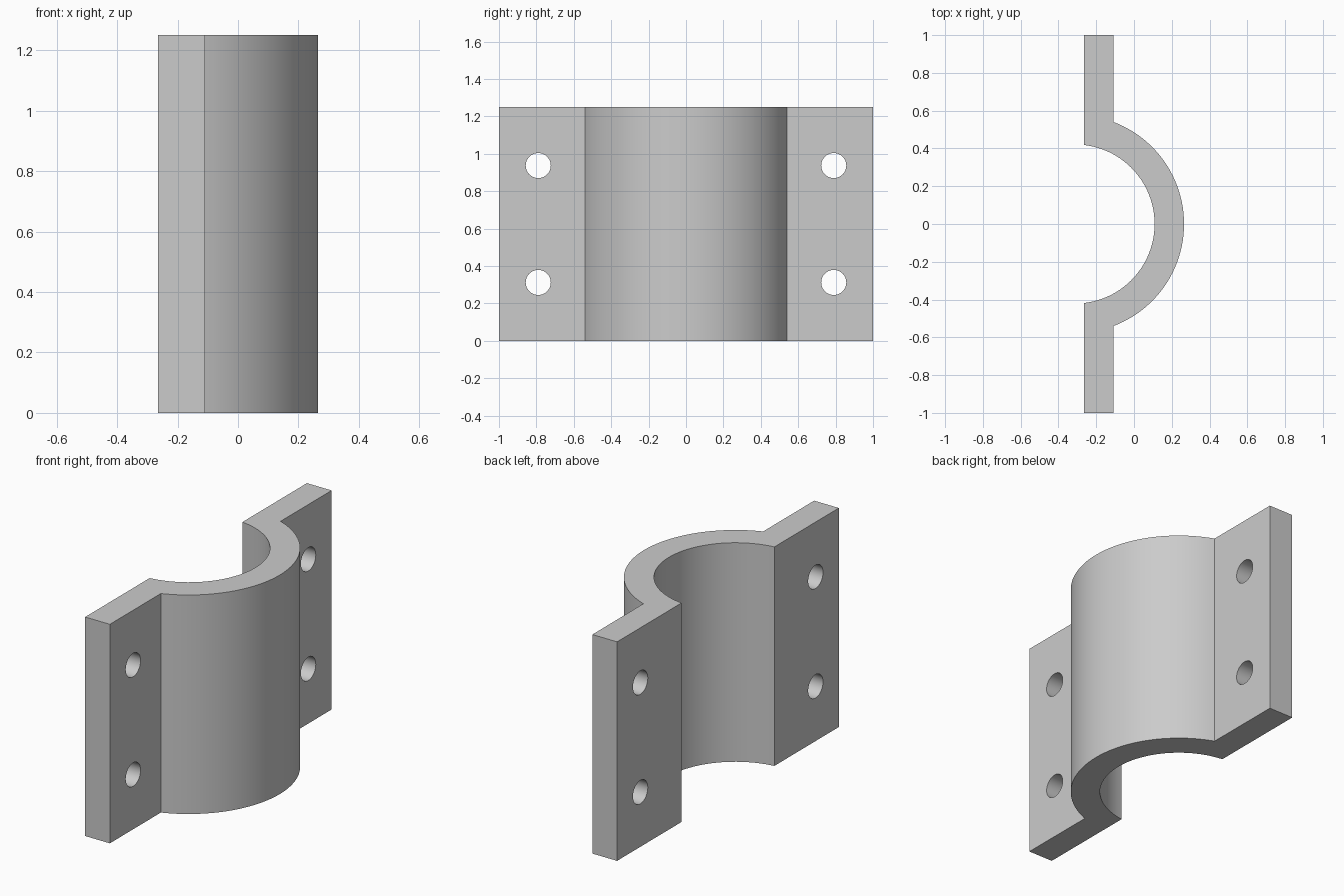
import bpy
import bmesh
from math import asin, acos, cos, sin, pi, radians
from mathutils import Matrix, Vector

cube = bpy.data.objects.get("Cube")
if cube:
    bpy.data.objects.remove(cube, do_unlink=True)

HEIGHT = 1.25
BACK, FACE = -0.265, -0.109      # flange back and face planes
CENTRE = -0.312                  # axis of the saddle
OUTER, INNER = 0.577, 0.421
STEPS = 48
HOLE_RADIUS, HOLE_Y = 0.067, 0.79

grey = bpy.data.materials.new("grey_metal")
grey.use_nodes = True
colour = (0.6, 0.6, 0.6, 1)
grey.diffuse_color = colour
grey.node_tree.nodes["Principled BSDF"].inputs["Base Color"].default_value = colour


def make_object(name, bm):
    bmesh.ops.recalc_face_normals(bm, faces=bm.faces[:])
    mesh = bpy.data.meshes.new(name)
    bm.to_mesh(mesh)
    bm.free()
    mesh.materials.append(grey)
    obj = bpy.data.objects.new(name, mesh)
    bpy.context.collection.objects.link(obj)
    return obj


def arc(radius, end_x):
    """Arc about the saddle axis, from -y to +y, ending on the plane end_x."""
    half = acos((end_x - CENTRE) / radius)
    angles = [half * (2 * i / STEPS - 1) for i in range(STEPS + 1)]
    return [(CENTRE + radius * cos(a), radius * sin(a)) for a in angles]


# Clamp profile: outer arc, left flange, inner arc, right flange
profile = (arc(OUTER, FACE) + [(FACE, 1), (BACK, 1)]
           + arc(INNER, BACK)[::-1] + [(BACK, -1), (FACE, -1)])
bm = bmesh.new()
base = bm.faces.new([bm.verts.new((x, y, 0)) for x, y in profile])
top = bmesh.ops.extrude_face_region(bm, geom=[base])["geom"]
bmesh.ops.translate(bm, vec=Vector((0, 0, HEIGHT)),
                    verts=[v for v in top if isinstance(v, bmesh.types.BMVert)])
clamp = make_object("half_pipe_clamp", bm)

# Bolt holes: two through each flange
bm = bmesh.new()
for y in (-HOLE_Y, HOLE_Y):
    for z in (HEIGHT / 4, HEIGHT * 3 / 4):
        place = (Matrix.Translation(((BACK + FACE) / 2, y, z))
                 @ Matrix.Rotation(pi / 2, 4, 'Y'))
        bmesh.ops.create_cone(bm, cap_ends=True, segments=40, depth=0.4,
                              radius1=HOLE_RADIUS, radius2=HOLE_RADIUS,
                              matrix=place)
cutter = make_object("bolt_hole_cutter", bm)
cutter.hide_render = True

bpy.ops.object.select_all(action='DESELECT')
clamp.select_set(True)
bpy.context.view_layer.objects.active = clamp
cut = clamp.modifiers.new("bolt_holes", 'BOOLEAN')
cut.operation = 'DIFFERENCE'
cut.solver = 'EXACT'
cut.object = cutter
bpy.ops.object.modifier_apply(modifier=cut.name)
bpy.data.objects.remove(cutter, do_unlink=True)

# Smooth curved walls with crisp corners
bpy.ops.object.shade_smooth_by_angle(angle=radians(30))
